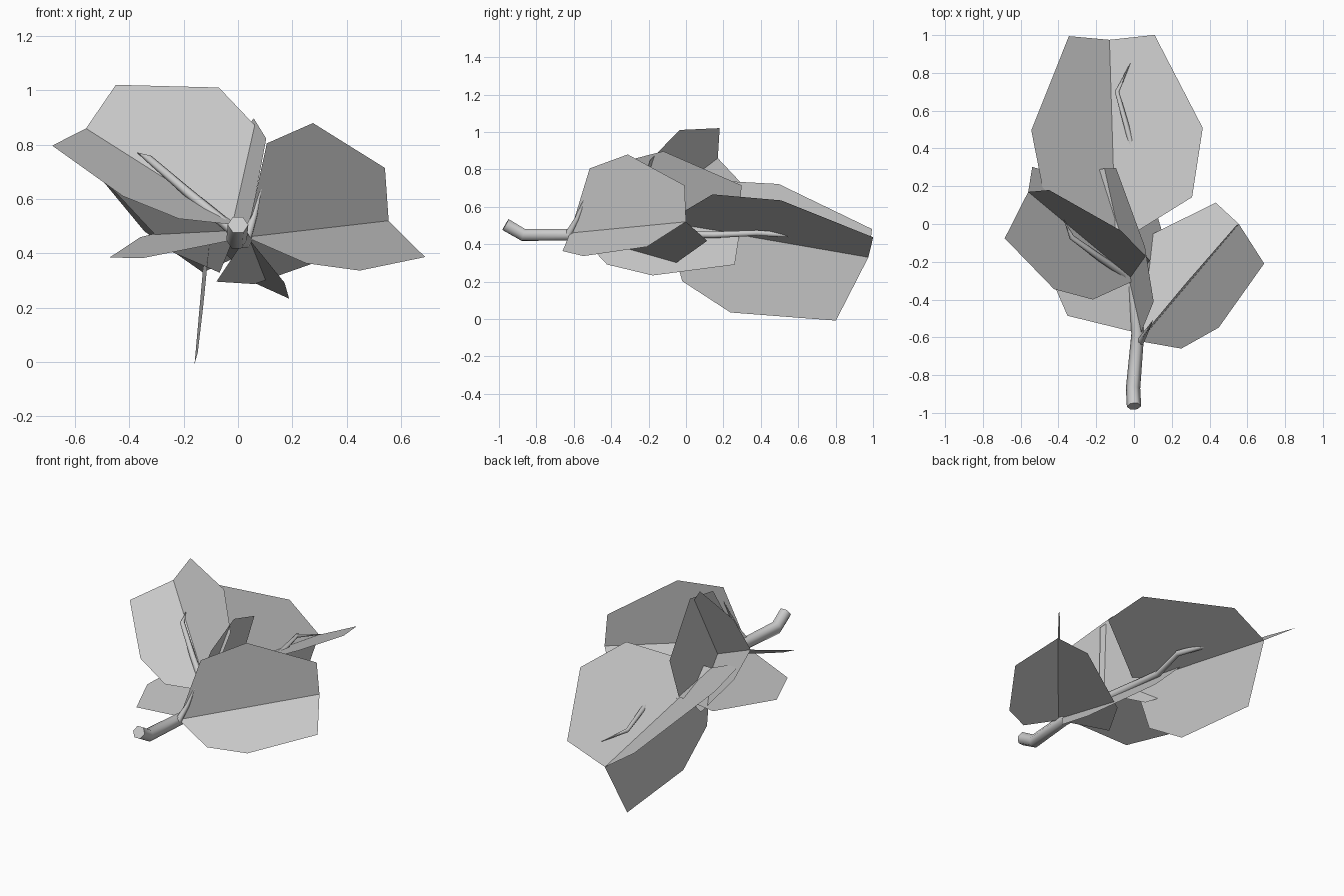
import bpy, math
from mathutils import Vector, Quaternion

if "Cube" in bpy.data.objects:
    bpy.data.objects.remove(bpy.data.objects["Cube"])

# Leaf blade outlines: (distance along midrib from tip, distance out from midrib)
BASE = -0.815
SMALL = [(-0.66, 0.335), (-0.39, 0.39), (0.0, 0.195)]
BIG = [(-0.71, 0.22), (-0.50, 0.31), (-0.083, 0.27)]


def leaf(name, tip, direction, big_dir, size):
    """Three flat blades fanned at 120 degrees around one midrib."""
    tip, d, n = Vector(tip), Vector(direction).normalized(), Vector(big_dir)
    n = (n - d * n.dot(d)).normalized()
    verts = [tip + d * BASE * size, tip]
    faces = []
    for i, outline in enumerate((BIG, SMALL, SMALL)):
        out = Quaternion(d, i * math.tau / 3) @ n
        k = len(verts)
        verts += [tip + (d * a + out * r) * size for a, r in outline]
        faces.append((0, k, k + 1, k + 2, 1))
    me = bpy.data.meshes.new(name)
    me.from_pydata(verts, [], faces)
    ob = bpy.data.objects.new(name, me)
    bpy.context.collection.objects.link(ob)


def stem(name, points):
    """Six-sided tapering tube; points are (x, y, z, radius)."""
    cu = bpy.data.curves.new(name, 'CURVE')
    cu.dimensions = '3D'
    cu.bevel_depth = 1.0
    cu.bevel_resolution = 1
    cu.use_fill_caps = True
    sp = cu.splines.new('POLY')
    sp.points.add(len(points) - 1)
    for p, (x, y, z, r) in zip(sp.points, points):
        p.co = (x, y, z, 1)
        p.radius = r
    ob = bpy.data.objects.new(name, cu)
    bpy.context.collection.objects.link(ob)
    bpy.ops.object.select_all(action='DESELECT')
    ob.select_set(True)
    bpy.context.view_layer.objects.active = ob
    bpy.ops.object.convert(target='MESH')
    bpy.ops.object.shade_smooth_by_angle(angle=math.radians(65))


# Leaves
leaf("end_leaf", (-0.13, 0.975, 0.33), (-0.03, 0.98, -0.17), (-0.03, -0.06, -0.32), 1.35)
leaf("left_leaf", (-0.56, 0.17, 0.86), (-0.69, 0.575, 0.437), (-0.69, -0.72, -0.09), 1.0)
leaf("right_leaf", (0.555, 0.0, 0.52), (0.644, 0.761, 0.074), (0.19, -0.15, -0.13), 1.0)
leaf("middle_leaf", (-0.156, 0.294, 0.51), (-0.213, 0.975, 0.056), (0.68, 0.15, -0.73), 1.1)

# Main stem and side twigs
stem("main_stem", [(0, -0.965, 0.505, 0.038), (-0.005, -0.87, 0.45, 0.038),
                   (0.02, -0.58, 0.45, 0.034), (-0.01, -0.3, 0.46, 0.027),
                   (-0.05, 0.15, 0.45, 0.02), (0, 0.38, 0.46, 0.017),
                   (-0.09, 0.7, 0.44, 0.012), (-0.02, 0.85, 0.41, 0.001)])
stem("left_twig", [(0, -0.3, 0.47, 0.022), (-0.18, -0.18, 0.62, 0.018),
                   (-0.33, -0.07, 0.75, 0.014), (-0.37, 0.02, 0.77, 0.001)])
stem("right_twig", [(0.03, -0.63, 0.45, 0.02), (0.06, -0.58, 0.54, 0.013),
                    (0.1, -0.51, 0.72, 0.001)])
